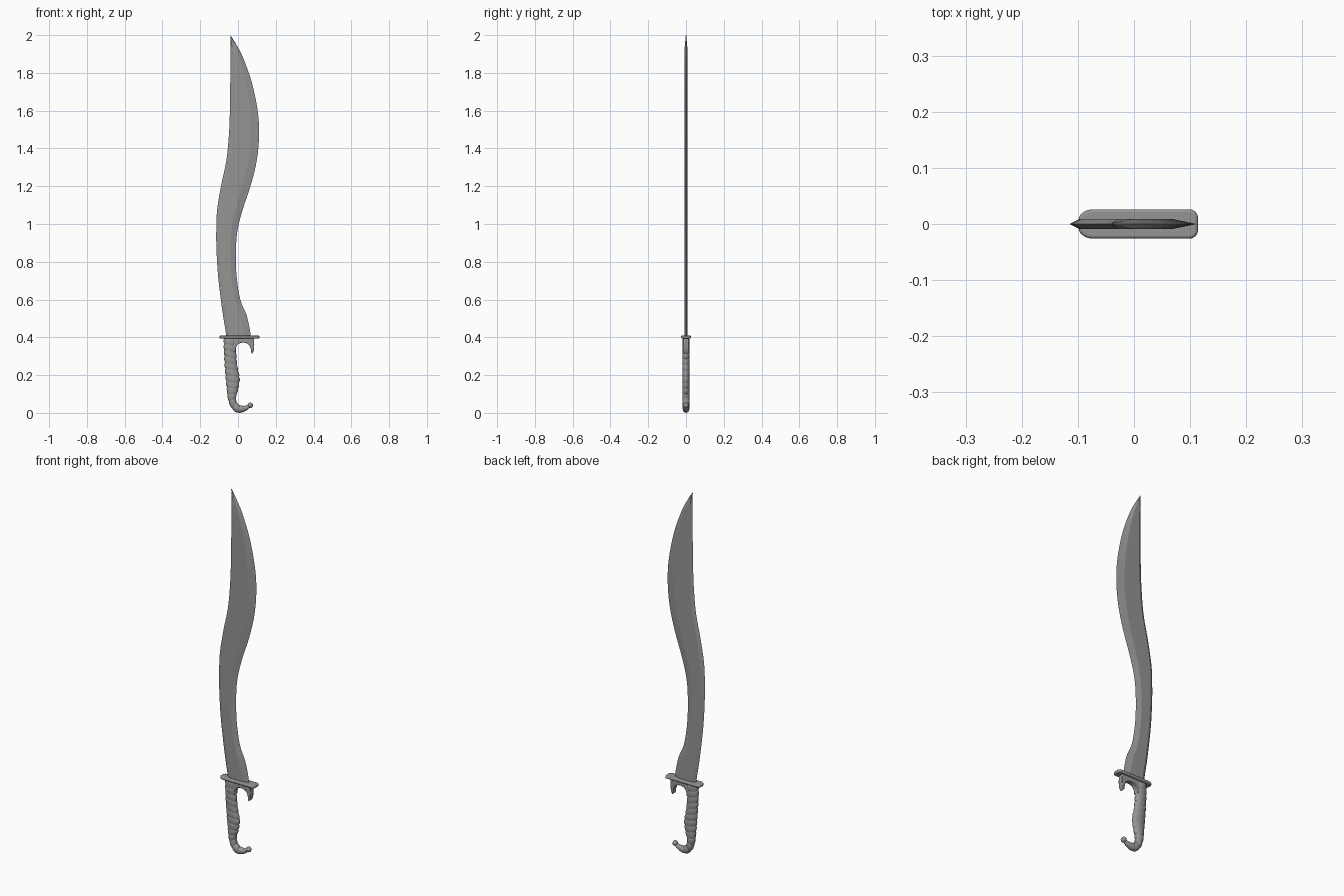
import bpy, bmesh, math
from mathutils import Vector

if "Cube" in bpy.data.objects:
    bpy.data.objects.remove(bpy.data.objects["Cube"])

steel = bpy.data.materials.new("dark_steel")
steel.diffuse_color = (.3, .3, .3, 1)
steel.use_nodes = True
steel.node_tree.nodes["Principled BSDF"].inputs["Base Color"].default_value = steel.diffuse_color


def catmull(pts, n):
    """Resample control tuples with a smooth curve, n steps per span."""
    p = [Vector(q) for q in pts]
    p = [2 * p[0] - p[1]] + p + [2 * p[-1] - p[-2]]
    out = []
    for i in range(1, len(p) - 2):
        a, b, c, d = p[i - 1:i + 3]
        for k in range(n):
            t = k / n
            out.append(0.5 * (2 * b + (c - a) * t + (2 * a - 5 * b + 4 * c - d) * t * t
                              + (3 * b - a - 3 * c + d) * t ** 3))
    return out + [p[-2]]


def finish(name, bm, angle):
    bmesh.ops.remove_doubles(bm, verts=bm.verts, dist=1e-6)
    bmesh.ops.recalc_face_normals(bm, faces=bm.faces)
    mesh = bpy.data.meshes.new(name)
    bm.to_mesh(mesh)
    bm.free()
    mesh.materials.append(steel)
    ob = bpy.data.objects.new(name, mesh)
    bpy.context.collection.objects.link(ob)
    bpy.ops.object.select_all(action='DESELECT')
    ob.select_set(True)
    bpy.context.view_layer.objects.active = ob
    bpy.ops.object.shade_smooth_by_angle(angle=math.radians(angle))
    return ob


def loft(name, rings, angle):
    bm = bmesh.new()
    rows = [[bm.verts.new(c) for c in r] for r in rings]
    n = len(rows[0])
    for a, b in zip(rows, rows[1:]):
        for i in range(n):
            j = (i + 1) % n
            bm.faces.new((a[i], a[j], b[j], b[i]))
    bm.faces.new(rows[0])
    bm.faces.new(rows[-1])
    return finish(name, bm, angle)


def extrude(name, pts, vec, bevel, segments):
    bm = bmesh.new()
    f = bm.faces.new([bm.verts.new(p) for p in pts])
    new = bmesh.ops.extrude_face_region(bm, geom=[f])['geom']
    bmesh.ops.translate(bm, vec=vec, verts=[g for g in new if isinstance(g, bmesh.types.BMVert)])
    ob = finish(name, bm, 35)
    m = ob.modifiers.new("rounded_edges", 'BEVEL')
    m.width, m.segments, m.limit_method = bevel, segments, 'ANGLE'
    m.angle_limit = math.radians(50)
    return ob


# Blade: z, spine x, cutting edge x
stations = [(.40, -.061, .068), (.44, -.067, .063), (.52, -.080, .045), (.60, -.091, .012),
            (.73, -.106, -.008), (.865, -.114, -.011), (.97, -.115, -.002), (1.08, -.110, .026),
            (1.21, -.088, .069), (1.34, -.061, .100), (1.475, -.048, .112), (1.6, -.043, .104),
            (1.75, -.041, .073), (1.88, -.041, .027), (1.95, -.041, -.009), (1.999, -.041, -.039)]
rings = []
for z, l, r in catmull(stations, 4):
    w = r - l
    a, b = min(.018, .25 * w), .28 * w
    t = .009 * min(1, .1 + w / .06)
    rings.append([(l, 0, z), (l + a, -t, z), (r - b, -t, z),
                  (r, 0, z), (r - b, t, z), (l + a, t, z)])
loft("blade", rings, 8)

# Guard plate, rounder at the spine end
outline = []
for cx, cy, rx, ry, start in ((.099, .011, .015, .015, 0), (-.074, .006, .025, .020, 90),
                              (-.074, -.006, .025, .020, 180), (.099, -.011, .015, .015, 270)):
    for k in range(7):
        a = math.radians(start + 15 * k)
        outline.append((cx + rx * math.cos(a), cy + ry * math.sin(a), .394))
extrude("guard", outline, (0, 0, .015), .005, 3)

# Finger hook below the guard
top = [(-.065, .398), (.082, .398)]
curve = catmull([(.085, .385), (.086, .355), (.082, .325), (.072, .313), (.068, .338),
                 (.058, .360), (.038, .371), (.010, .369), (-.008, .352), (-.012, .325)], 3)
hook = top + [tuple(c) for c in curve] + [(-.055, .325)]
extrude("finger_hook", [(x, -.014, z) for x, z in hook], (0, .028, 0), .004, 2)

# Ringed grip with curled pommel: outer x, z, inner x, z, half depth
grip = [(-.075, .398, -.010, .385, .019), (-.075, .34, -.010, .325, .019),
        (-.071, .26, -.003, .245, .019), (-.066, .19, .009, .18, .019),
        (-.060, .13, 0, .122, .019), (-.053, .075, -.010, .088, .019),
        (-.036, .028, -.008, .060, .018), (-.004, .001, .006, .043, .018),
        (.030, .006, .022, .038, .016), (.052, .018, .044, .039, .012),
        (.067, .033, .058, .047, .010)]
path = catmull(grip, 16)
dist = [0]
for p, q in zip(path, path[1:]):
    dist.append(dist[-1] + (q - p).length)
rings, sides, ring_count = [], 24, 14
for (ox, oz, ix, iz, d), run in zip(path, dist):
    s = run / dist[-1]
    c = Vector(((ox + ix) / 2, 0, (oz + iz) / 2))
    u = Vector((ix - ox, 0, iz - oz)) / 2
    amp = .13 * min(1, max(0, (.95 - s) * 10))
    g = 1.02 - amp * (1 - abs(math.sin(math.pi * ring_count * s))) ** 2
    rings.append([c + u * math.cos(a) * g + Vector((0, d * math.sin(a) * g, 0))
                  for a in (2 * math.pi * k / sides for k in range(sides))])
loft("grip", rings, 50)

# Pommel ball
bm = bmesh.new()
bmesh.ops.create_uvsphere(bm, u_segments=20, v_segments=12, radius=.0145)
bmesh.ops.translate(bm, vec=(.065, 0, .040), verts=bm.verts)
finish("pommel_ball", bm, 40)
